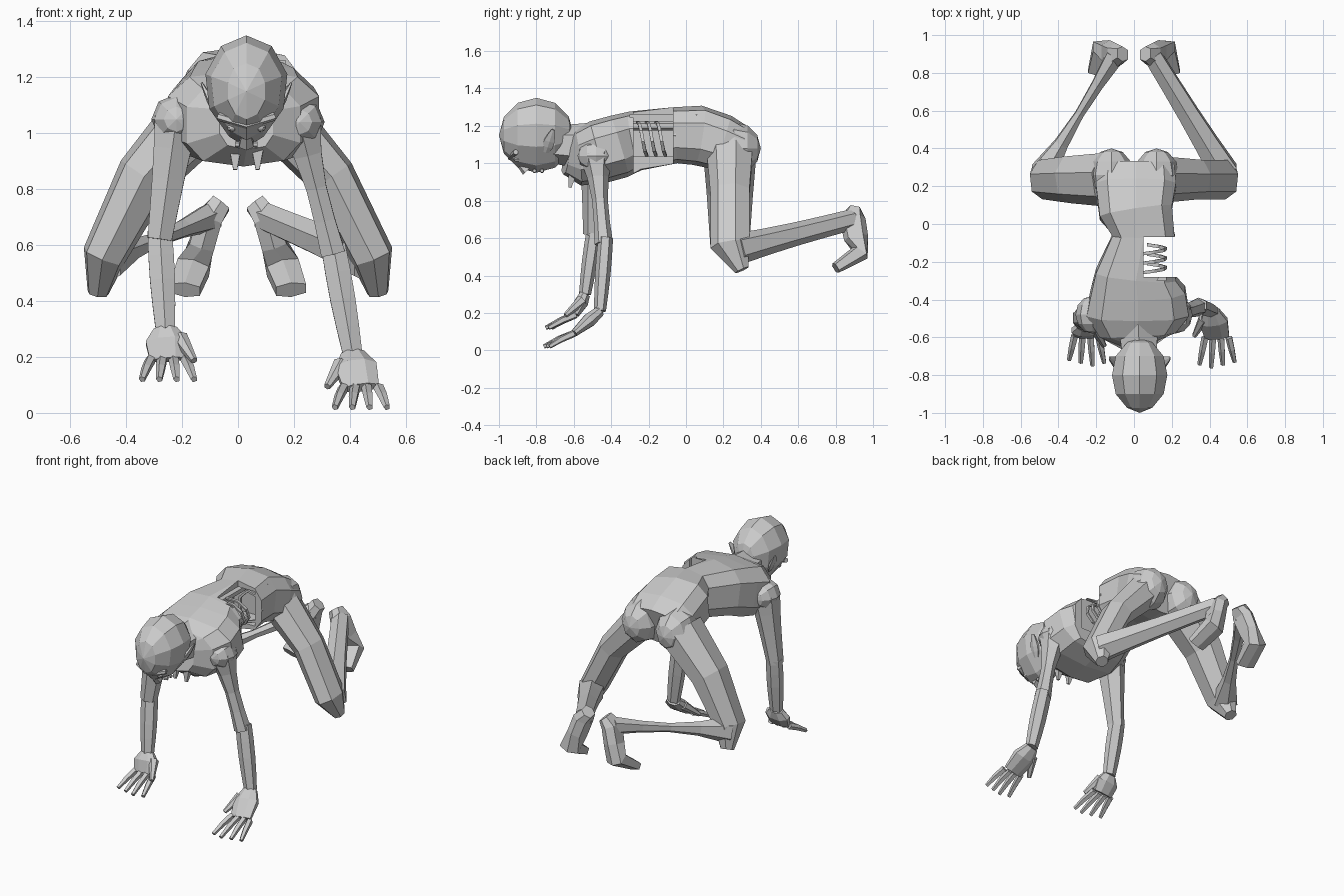
import bpy, bmesh, math
from mathutils import Vector

cube = bpy.data.objects.get("Cube")
if cube:
    bpy.data.objects.remove(cube)

GREY = (0.6, 0.6, 0.6, 1)
grey = bpy.data.materials.new("plain_grey")
grey.use_nodes = True
grey.diffuse_color = GREY
grey.node_tree.nodes["Principled BSDF"].inputs["Base Color"].default_value = GREY
ACROSS, ALONG = Vector((1, 0, 0)), Vector((0, 1, 0))


def finish(name, bm):
    bmesh.ops.recalc_face_normals(bm, faces=bm.faces)
    mesh = bpy.data.meshes.new(name)
    bm.to_mesh(mesh)
    bm.free()
    mesh.materials.append(grey)
    obj = bpy.data.objects.new(name, mesh)
    bpy.context.collection.objects.link(obj)
    return obj


def loft(name, sections, side=ACROSS, sides=6, boxy=1, closed=False):
    """Skin through rings, each given as centre, half width along side, half depth."""
    bm = bmesh.new()
    centres = [Vector(section[0]) for section in sections]
    count, rings = len(centres), []
    for i, (_, wide, deep) in enumerate(sections):
        after = centres[(i + 1) % count] if closed else centres[min(i + 1, count - 1)]
        before = centres[i - 1] if closed else centres[max(i - 1, 0)]
        heading = (after - before).normalized()
        u = (side - heading * side.dot(heading)).normalized()
        v = heading.cross(u)
        ring = []
        for k in range(sides):
            angle = math.tau * (k + 0.5) / sides
            c, s = math.cos(angle), math.sin(angle)
            c = math.copysign(abs(c) ** boxy, c)
            s = math.copysign(abs(s) ** boxy, s)
            ring.append(bm.verts.new(centres[i] + u * c * wide + v * s * deep))
        rings.append(ring)
    for i in range(count if closed else count - 1):
        a, b = rings[i], rings[(i + 1) % count]
        for k in range(sides):
            j = (k + 1) % sides
            bm.faces.new((a[k], a[j], b[j], b[k]))
    if not closed:
        bm.faces.new(rings[0])
        bm.faces.new(rings[-1])
    return finish(name, bm)


def strut(name, start, end, thick, thin, waste=0, depth=1, side=ACROSS, sides=6):
    """Tapered limb; waste shrinks its middle, negative waste swells it."""
    start, end, steps = Vector(start), Vector(end), 4
    sections = []
    for i in range(steps + 1):
        t = i / steps
        radius = (thick + (thin - thick) * t) * (1 - waste * math.sin(math.pi * t))
        sections.append((start.lerp(end, t), radius, radius * depth))
    return loft(name, sections, side, sides)


def ball(name, centre, radii, segments=8, shape=None):
    """Faceted ellipsoid with its poles along y."""
    bm = bmesh.new()
    bmesh.ops.create_uvsphere(bm, u_segments=segments, v_segments=6, radius=1)
    for vert in bm.verts:
        vert.co = Vector(centre) + vert.co.xzy * Vector(radii)
        if shape:
            shape(vert.co)
    return finish(name, bm)


def box(name, low, high):
    bm = bmesh.new()
    bmesh.ops.create_cube(bm, size=1)
    low, high = Vector(low), Vector(high)
    for vert in bm.verts:
        vert.co = (low + high) / 2 + vert.co * (high - low)
    return finish(name, bm)


# Torso from neck to hips, with the left flank torn open
profile = [(.03, -.64, 1.04, .1, .1), (.02, -.58, 1.03, .21, .15),
           (.02, -.47, 1.06, .28, .17), (.02, -.36, 1.09, .26, .17),
           (.01, -.27, 1.12, .22, .16), (.05, -.06, 1.15, .17, .15),
           (.01, .06, 1.15, .2, .16), (.01, .2, 1.11, .22, .15),
           (.01, .3, 1.08, .21, .12)]
torso = loft("torso", [((x, y, z), wide, deep) for x, y, z, wide, deep in profile],
             sides=10, boxy=.7)
for name, low, high in (("flank_cutter", (.05, -.28, .7), (.5, -.07, 1.6)),
                        ("hollow_cutter", (-.07, -.3, 1.04), (.17, .06, 1.26))):
    cutter = box(name, low, high)
    cutter.hide_render = cutter.hide_viewport = True
    cut = torso.modifiers.new(name, "BOOLEAN")
    cut.object, cut.operation, cut.solver = cutter, "DIFFERENCE", "EXACT"

# Exposed bones
strut("spine", (0, -.3, 1.2), (0, .05, 1.2), .025, .025)
for i in range(3):
    arc = [math.radians(100 - 36 * k) for k in range(6)]
    loft(f"rib_{i + 1}", [((.05 + .12 * math.cos(a), -.26 + .05 * i + .01 * k,
                            1.13 + .09 * math.sin(a)), .012, .007)
                          for k, a in enumerate(arc)], ALONG, sides=4)
loft("pelvis_rim", [((.13 + .08 * math.cos(math.tau * k / 7), -.06,
                      1.15 + .1 * math.sin(math.tau * k / 7)), .01, .01)
                    for k in range(7)], ALONG, sides=4, closed=True)


def leg(name, s, thigh, shin, waste):
    """Thigh, shin and a foot bent at the ball; s is the side's sign."""
    hip, knee = Vector((s * .13, .24, 1.07)), Vector((s * .48, .24, .56))
    ankle = Vector((s * .1, .89, .7))
    kneecap = knee + Vector((s * .02, .06, -.13))
    ball(name + "_buttock", (s * .12, .26, 1.08), (.12, .14, .14))
    middle = hip.lerp(knee, .5) + Vector((s * .03, 0, .03))
    loft(name + "_thigh", [(hip, thigh + .02, thigh), (middle, thigh, thigh * .8),
                           (knee, .11, .08), (kneecap, .04, .04)], ALONG, sides=7)
    strut(name + "_shin", knee + Vector((0, .03, -.02)), ankle, shin, .055, waste)
    heel = ankle + Vector((s * -.04, .01, .05))
    arch = ankle + Vector((s * .03, .02, -.1))
    sole = arch + Vector((s * .03, .02, -.08))
    toes = sole + Vector((s * .03, -.13, -.08))
    loft(name + "_foot", [(heel, .04, .04), (ankle, .05, .07), (arch, .05, .065),
                          (sole, .065, .05), (toes, .06, .03)], boxy=.7)


leg("right", -1, .13, .08, .6)
leg("left", 1, .11, .085, .1)


def arm(name, s, shoulder, elbow, wrist, knuckles, waste):
    """Arm with a palm, four jointed fingers and a thumb on the inner side."""
    shoulder, elbow, wrist, knuckles = map(Vector, (shoulder, elbow, wrist, knuckles))
    strut(name + "_upper_arm", shoulder, elbow, .09, .05, waste)
    ball(name + "_shoulder", shoulder, (.09, .1, .09))
    strut(name + "_forearm", elbow + Vector((0, .01, .03)), wrist, .05, .04, -.15, .8)
    loft(name + "_palm", [(wrist, .045, .03), (wrist.lerp(knuckles, .4), .08, .04),
                          (knuckles, .07, .02)], sides=8)
    for i in range(4):
        fan = (i - 1.5) * s
        root = knuckles + ACROSS * fan * .042
        reach = .16 - .015 * abs(i - 1)
        middle = root + Vector((fan * .01, -reach / 2, -.03))
        tip = root + Vector((fan * .02, -reach, -.07))
        loft(f"{name}_finger_{i + 1}", [(root, .02, .02), (middle, .018, .018),
                                        (tip, .012, .012)], sides=5)
    root = wrist.lerp(knuckles, .3) - ACROSS * s * .05
    strut(name + "_thumb", root, root + Vector((s * -.05, -.09, -.08)), .03, .013)


arm("right", -1, (-.22, -.48, 1.05), (-.28, -.5, .62), (-.26, -.54, .3),
    (-.25, -.59, .19), .05)
arm("left", 1, (.22, -.48, 1.04), (.34, -.44, .57), (.41, -.46, .21),
    (.44, -.6, .09), .4)


# Head, squared at the temples and narrowing to the jaw
def mould_head(point):
    if point.z < 1.07:
        point.x = .03 + (point.x - .03) * max(.6, 1 - (1.07 - point.z) * 3)
    elif point.z > 1.2:
        point.x = .03 + (point.x - .03) * 1.1


ball("head", (.03, -.8, 1.15), (.14, .2, .2), 10, mould_head)
strut("neck", (.03, -.72, 1.1), (.02, -.48, 1.09), .1, .13)
loft("brow", [((.03 + .05 * k, -.94 + .015 * abs(k), 1.03 + .015 * abs(k)), .015, .015)
              for k in range(-2, 3)], ALONG)
strut("nose", (.03, -.92, 1.03), (.03, -.85, .96), .01, .03)
for name, y in (("upper_lip", -.81), ("lower_lip", -.77)):
    strut(name, (-.01, y, .96), (.07, y, .96), .01, .01, -.3, side=ALONG)
for name, s in (("right", -1), ("left", 1)):
    ball(name + "_eye", (.03 + s * .05, -.9, 1.02), (.02, .02, .015))
    strut(name + "_ear", (.03 + s * .1, -.75, 1.06), (.03 + s * .16, -.71, 1.18),
          .02, .01, -1.2, .4, ALONG)
    skin = .03 + s * .04
    strut(name + "_torn_skin", (skin, -.6, .98), (skin, -.62, .87), .04, .01, sides=4)
